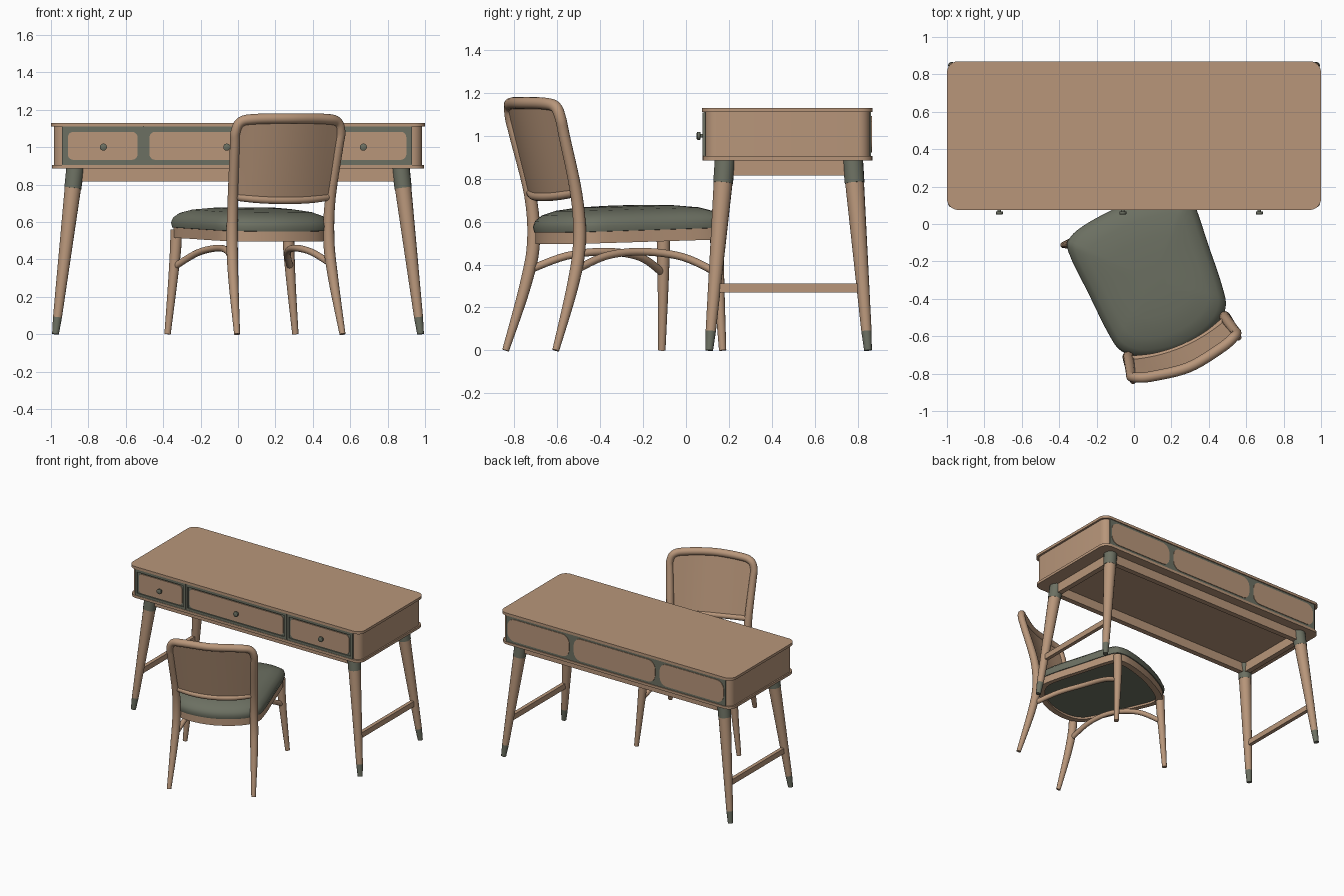
import bpy, bmesh, math
from mathutils import Matrix, Vector

if "Cube" in bpy.data.objects:
    bpy.data.objects.remove(bpy.data.objects["Cube"])


def material(name, rgb):
    m = bpy.data.materials.new(name)
    m.diffuse_color = (*rgb, 1)
    m.use_nodes = True
    m.node_tree.nodes["Principled BSDF"].inputs["Base Color"].default_value = m.diffuse_color
    return m


WOOD = material("wood", (0.479, 0.305, 0.195))
GREEN = material("grey_green", (0.15, 0.162, 0.122))
DESK = Matrix.Identity(4)
CHAIR = Matrix.Translation((0.12, -0.345, 0)) @ Matrix.Rotation(math.radians(22.5), 4, 'Z')


def finish(name, bm, mats, frame=DESK, angle=35):
    bmesh.ops.recalc_face_normals(bm, faces=bm.faces)
    bm.transform(frame)
    for f in bm.faces:
        f.smooth = True
    for e in bm.edges:
        e.smooth = len(e.link_faces) == 2 and e.calc_face_angle(0) < math.radians(angle)
    me = bpy.data.meshes.new(name)
    bm.to_mesh(me)
    bm.free()
    for m in mats:
        me.materials.append(m)
    ob = bpy.data.objects.new(name, me)
    bpy.context.collection.objects.link(ob)
    return ob


def smooth_path(pts, n=6, closed=False):
    """Catmull-Rom resampling of points of any size."""
    P = [Vector(p) for p in pts]
    k, out = len(P), []
    for i in range(k if closed else k - 1):
        if closed:
            a, b, c, d = (P[(i + j) % k] for j in (-1, 0, 1, 2))
        else:
            a, b, c, d = P[max(i - 1, 0)], P[i], P[i + 1], P[min(i + 2, k - 1)]
        for s in range(n):
            t = s / n
            out.append(0.5 * (2 * b + (c - a) * t + (2 * a - 5 * b + 4 * c - d) * t * t
                              + (3 * b - a - 3 * c + d) * t ** 3))
    return out if closed else out + [P[-1]]


def loft(bm, rings, cap=True, loop=False):
    vs = [[bm.verts.new(p) for p in r] for r in rings]
    n = len(vs[0])
    for i in range(len(vs) if loop else len(vs) - 1):
        a, b = vs[i], vs[(i + 1) % len(vs)]
        for j in range(n):
            bm.faces.new((a[j], a[(j + 1) % n], b[(j + 1) % n], b[j]))
    if cap and not loop:
        bm.faces.new(vs[0][::-1])
        bm.faces.new(vs[-1])


def tube(name, pts, mat, frame=DESK, sides=16):
    """Round bar through (x, y, z, radius) points."""
    bm, rings = bmesh.new(), []
    P = [Vector(p[:3]) for p in pts]
    side = None
    for i, p in enumerate(P):
        t = (P[min(i + 1, len(P) - 1)] - P[max(i - 1, 0)]).normalized()
        if side is None:
            side = t.cross(Vector((0.3, 1, 0.2)))
        side = (side - t * side.dot(t)).normalized()
        up = t.cross(side)
        rings.append([p + pts[i][3] * (side * math.cos(a) + up * math.sin(a))
                      for a in (2 * math.pi * j / sides for j in range(sides))])
    loft(bm, rings)
    return finish(name, bm, [mat], frame)


def rounded(a0, a1, b0, b1, r, n=6):
    out = []
    for cx, cy, q in ((a1 - r, b1 - r, 0), (a0 + r, b1 - r, 1),
                      (a0 + r, b0 + r, 2), (a1 - r, b0 + r, 3)):
        for i in range(n + 1):
            a = (q + i / n) * math.pi / 2
            out.append((cx + r * math.cos(a), cy + r * math.sin(a)))
    return out


def slab(name, outline, z0, z1, mat):
    bm = bmesh.new()
    loft(bm, [[(x, y, z) for x, y in outline] for z in (z0, z1)])
    return finish(name, bm, [mat])


def plate(name, outline, y0, y1, mat):
    bm = bmesh.new()
    loft(bm, [[(x, y, z) for x, z in outline] for y in (y0, y1)])
    return finish(name, bm, [mat])


def box(name, x0, x1, y0, y1, z0, z1, mat):
    return slab(name, [(x0, y0), (x1, y0), (x1, y1), (x0, y1)], z0, z1, mat)


# Desk case with overhanging top and bottom boards
slab("desk_top", rounded(-1, 1, 0.075, 0.87, 0.06), 1.11, 1.13, WOOD)
slab("desk_body", rounded(-0.985, 0.985, 0.09, 0.857, 0.055), 0.905, 1.11, WOOD)
slab("desk_bottom", rounded(-0.995, 0.995, 0.078, 0.868, 0.06), 0.885, 0.905, WOOD)

# Drawer fronts: backing, raised frames, rounded panels and knobs
box("drawer_backing", -0.94, 0.93, 0.085, 0.092, 0.905, 1.11, GREEN)
for i, (a, b, knob) in enumerate(((-0.94, -0.507, -0.72), (-0.503, 0.363, -0.06), (0.367, 0.93, 0.67))):
    plate(f"drawer_panel_{i}", rounded(a + 0.03, b - 0.03, 0.932, 1.082, 0.03), 0.08, 0.086, WOOD)
    for z in (0.907, 1.09):
        box(f"drawer_rail_{i}", a, b, 0.077, 0.087, z, z + 0.019, GREEN)
    for x in (a, b - 0.016):
        box(f"drawer_stile_{i}", x, x + 0.016, 0.077, 0.087, 0.907, 1.109, GREEN)
    tube(f"knob_{i}", [(knob, 0.082, 1, 0.009), (knob, 0.068, 1, 0.009), (knob, 0.066, 1, 0.019),
                       (knob, 0.053, 1, 0.019), (knob, 0.05, 1, 0.014)], GREEN)

# Back frame with rounded panels
box("back_frame", -0.945, 0.945, 0.856, 0.863, 0.905, 1.11, GREEN)
for i, (a, b) in enumerate(((-0.93, -0.38), (-0.34, 0.36), (0.40, 0.93))):
    plate(f"back_panel_{i}", rounded(a, b, 0.922, 1.093, 0.06), 0.862, 0.867, WOOD)

# Splayed desk legs with coloured collar and foot, side stretchers
for sx in (-1, 1):
    for y0, y1 in ((0.108, 0.182), (0.848, 0.777)):
        def at(z, r):
            t = z / 0.89
            return (sx * (0.976 - 0.106 * t), y0 + (y1 - y0) * t, z, r)
        tube("desk_foot", [at(0, 0.018), at(0.09, 0.024)], GREEN)
        tube("desk_leg", [at(0.09, 0.024), at(0.78, 0.044)], WOOD)
        tube("desk_leg_collar", [at(0.78, 0.046), at(0.89, 0.048)], GREEN)
    box("desk_stretcher", sx * 0.942 - 0.014, sx * 0.942 + 0.014, 0.135, 0.822, 0.27, 0.312, WOOD)
    box("side_apron", sx * 0.87 - 0.02, sx * 0.87 + 0.02, 0.2, 0.76, 0.815, 0.886, WOOD)
for y in (0.182, 0.777):
    box("long_apron", -0.85, 0.85, y - 0.02, y + 0.02, 0.815, 0.886, WOOD)

# Seat outline, mirrored from one half
half = [(0, 0.48), (0.2, 0.465), (0.32, 0.43), (0.36, 0.36), (0.345, 0.1),
        (0.33, -0.12), (0.30, -0.24), (0.19, -0.32), (0, -0.355)]
seat = smooth_path(half + [(-x, y) for x, y in half[-2:0:-1]], 4, True)


def seat_ring(s, z):
    return [(p.x * s, 0.05 + (p.y - 0.05) * s, z + 0.03 * p.y * s) for p in seat]


# Padded cushion
bm = bmesh.new()
loft(bm, [seat_ring(s, z) for s, z in ((0.9, 0.555), (0.985, 0.56), (1.0, 0.585), (0.975, 0.612),
                                     (0.9, 0.637), (0.75, 0.657), (0.5, 0.67), (0.2, 0.675))])
finish("seat_cushion", bm, [GREEN], CHAIR, 60)

# Wooden seat rail and the underside lining
bm = bmesh.new()
loft(bm, [seat_ring(s, z) for s, z in ((0.97, 0.505), (0.97, 0.565), (0.87, 0.565), (0.87, 0.505))], loop=True)
finish("seat_rail", bm, [WOOD], CHAIR)
bm = bmesh.new()
loft(bm, [seat_ring(0.88, z) for z in (0.52, 0.55)])
finish("seat_lining", bm, [GREEN], CHAIR)

# Bent hoop forming both rear legs and the top of the backrest
hoop = [(0.305, -0.41, 0, 0.016), (0.289, -0.318, 0.3, 0.027), (0.28, -0.28, 0.5, 0.03),
        (0.282, -0.295, 0.72, 0.028), (0.3, -0.365, 1.0, 0.026), (0.304, -0.385, 1.08, 0.026),
        (0.278, -0.4, 1.135, 0.027), (0.2, -0.425, 1.15, 0.028), (0, -0.455, 1.153, 0.028)]
hoop += [(-x, y, z, r) for x, y, z, r in hoop[-2::-1]]
tube("back_hoop", smooth_path(hoop), WOOD, CHAIR)
tube("back_lower_rail", smooth_path([(-0.28, -0.295, 0.735, 0.02), (-0.15, -0.333, 0.72, 0.02),
                                     (0, -0.347, 0.715, 0.02), (0.15, -0.333, 0.72, 0.02),
                                     (0.28, -0.295, 0.735, 0.02)]), WOOD, CHAIR)

# Curved backrest panel
bm = bmesh.new()
bmesh.ops.create_grid(bm, x_segments=16, y_segments=8, size=1)
for v in bm.verts:
    u, t = v.co.x, (v.co.y + 1) / 2
    v.co = (u * (0.277 + 0.018 * t), -0.297 - 0.095 * t - (0.05 + 0.01 * t) * (1 - u * u),
            0.725 + t * (0.42 - 0.04 * u ** 6))
panel = finish("back_panel", bm, [WOOD], CHAIR)
mod = panel.modifiers.new("thickness", 'SOLIDIFY')
mod.thickness, mod.offset = 0.014, 0

# Front legs and arched side stretchers
for s in (-1, 1):
    tube("chair_front_leg", smooth_path([(s * 0.37, 0.405, 0, 0.017), (s * 0.345, 0.4, 0.25, 0.024),
                                         (s * 0.328, 0.395, 0.45, 0.03), (s * 0.325, 0.393, 0.56, 0.031)]),
         WOOD, CHAIR)
    tube("chair_stretcher", smooth_path([(s * 0.335, 0.395, 0.36, 0.018), (s * 0.26, 0.25, 0.435, 0.018),
                                         (s * 0.22, 0.06, 0.46, 0.018), (s * 0.24, -0.13, 0.44, 0.018),
                                         (s * 0.285, -0.3, 0.375, 0.018)]), WOOD, CHAIR)
